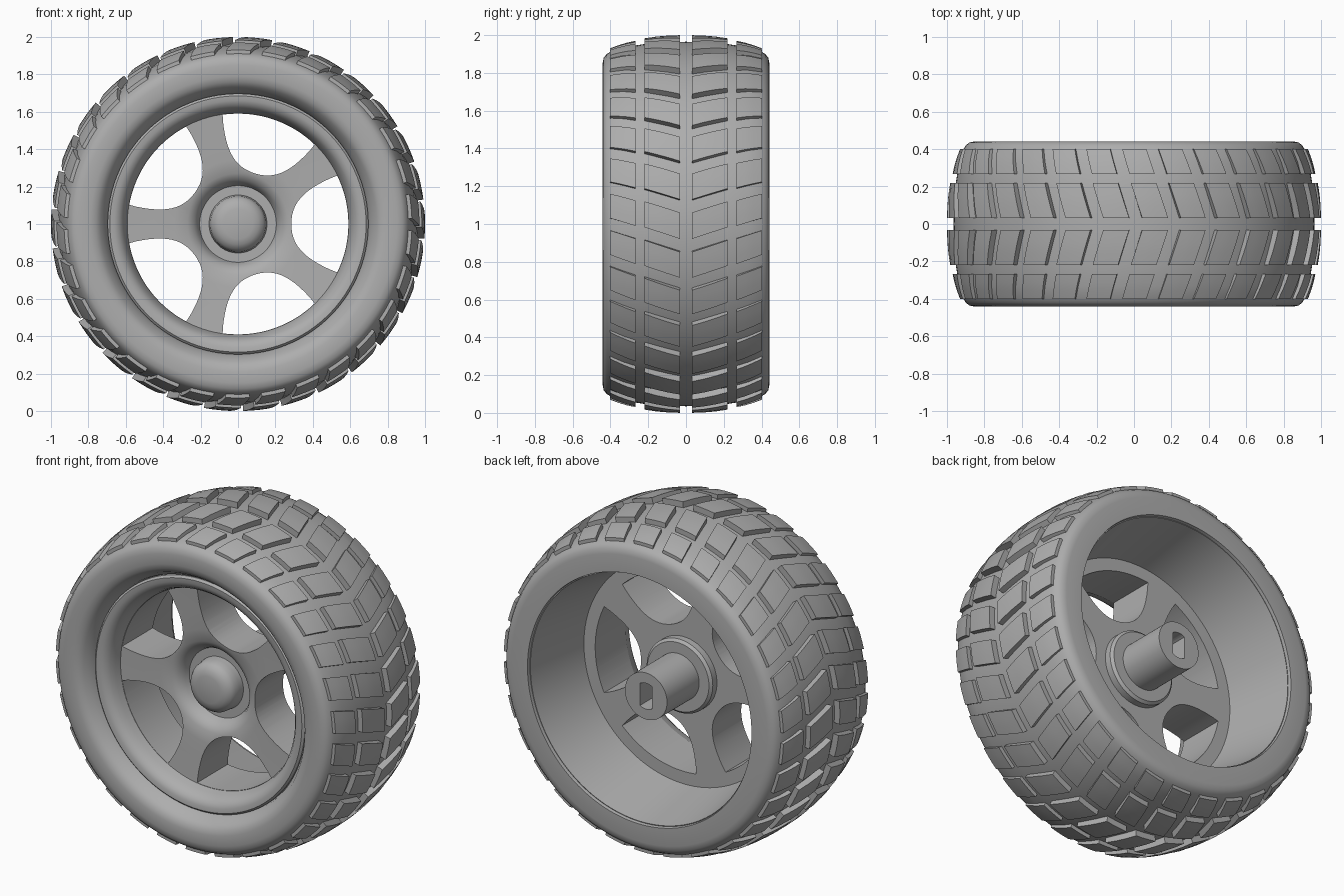
import bpy, bmesh
from math import cos, sin, pi, radians
from mathutils import Matrix, Vector
from mathutils.geometry import interpolate_bezier

cube = bpy.data.objects.get("Cube")
if cube:
    bpy.data.objects.remove(cube, do_unlink=True)

grey = bpy.data.materials.new("mid grey")
grey.use_nodes = True
COLOUR = (0.42, 0.42, 0.42, 1)
grey.diffuse_color = COLOUR
grey.node_tree.nodes["Principled BSDF"].inputs["Base Color"].default_value = COLOUR


def finish(bm, name):
    """Turn a bmesh into an object raised to the axle height."""
    bmesh.ops.recalc_face_normals(bm, faces=bm.faces)
    mesh = bpy.data.meshes.new(name)
    bm.to_mesh(mesh)
    bm.free()
    mesh.materials.append(grey)
    obj = bpy.data.objects.new(name, mesh)
    bpy.context.collection.objects.link(obj)
    obj.location.z = 1
    return obj


def select(obj):
    bpy.ops.object.select_all(action='DESELECT')
    obj.select_set(True)
    bpy.context.view_layer.objects.active = obj


def smooth(obj):
    select(obj)
    bpy.ops.object.shade_smooth_by_angle(angle=radians(32))


def lathe(name, profile, closed, steps=120):
    """Spin (radius, y) points around the y axis."""
    bm = bmesh.new()
    verts = [bm.verts.new((r, y, 0)) for r, y in profile]
    pairs = list(zip(verts, verts[1:]))
    if closed:
        pairs.append((verts[-1], verts[0]))
    edges = [bm.edges.new(p) for p in pairs]
    bmesh.ops.spin(bm, geom=verts + edges, cent=(0, 0, 0), axis=(0, 1, 0),
                   angle=2 * pi, steps=steps)
    bmesh.ops.remove_doubles(bm, verts=bm.verts[:], dist=1e-4)
    return finish(bm, name)


def add_prism(bm, outline, y0, y1, angle=0):
    """Extrude an (x, z) outline along y, turned about the y axis."""
    turn = Matrix.Rotation(-angle, 3, 'Y')
    face = bm.faces.new([bm.verts.new(turn @ Vector((x, y0, z))) for x, z in outline])
    new = bmesh.ops.extrude_face_region(bm, geom=[face])["geom"]
    bmesh.ops.translate(bm, vec=(0, y1 - y0, 0),
                        verts=[v for v in new if isinstance(v, bmesh.types.BMVert)])


def cut(target, cutter):
    mod = target.modifiers.new("cut", 'BOOLEAN')
    mod.operation = 'DIFFERENCE'
    mod.solver = 'EXACT'
    mod.object = cutter
    select(target)
    bpy.ops.object.modifier_apply(modifier=mod.name)
    bpy.data.objects.remove(cutter, do_unlink=True)


# Tyre body: crowned tread, rounded shoulders, rolled front bead
outer = [(.85, .442), (.88, .436), (.9, .42), (.915, .395), (.935, .33), (.953, .22),
         (.962, .1)]
front_side = [(.9, -.42), (.88, -.436), (.85, -.442), (.79, -.442), (.76, -.434),
              (.735, -.415), (.72, -.39), (.705, -.37), (.7, -.35), (.69, -.33)]
tyre = lathe("tyre", outer + [(.965, 0)] + [(r, -y) for r, y in reversed(outer[3:])]
             + front_side + [(.69, .02), (.741, .42), (.745, .442)], True)
smooth(tyre)

# Wheel: hub button, moat, spoke face, front lip, then back disc, collar and axle sleeve
wheel = lathe("wheel", [
    (0, -.285), (.08, -.283), (.11, -.275), (.135, -.258), (.148, -.235), (.152, -.2),
    (.155, -.17), (.205, -.17), (.215, -.195), (.235, -.226), (.27, -.246), (.34, -.255),
    (.45, -.26), (.592, -.27), (.602, -.305), (.615, -.335), (.635, -.36), (.66, -.37),
    (.685, -.372), (.697, -.36), (.697, -.32), (.76, .4), (.75, .42), (.737, .425),
    (.665, .02), (.22, .02), (.22, .06), (.205, .075), (.14, .075), (.14, .38), (0, .38)],
    False)

# Five rounded windows between the spokes
side = interpolate_bezier(Vector((.53, .26)), Vector((.36, .19)),
                          Vector((.285, .12)), Vector((.285, 0)), 14)
side = [(p[0], p[1]) for p in side]
rim_arc = [(.59 * cos(radians(a)), .59 * sin(radians(a))) for a in range(-26, 27, 2)]
window = rim_arc + side[1:] + [(x, -z) for x, z in reversed(side[1:-1])]
bm = bmesh.new()
for k in range(5):
    add_prism(bm, window, -.6, .3, 2 * pi * k / 5)
cut(wheel, finish(bm, "window_cutter"))

# Axle hole with two flats
hole = [(max(-.04, min(.04, .078 * cos(a))), .078 * sin(a))
        for a in [2 * pi * (i + .5) / 40 for i in range(40)]]
bm = bmesh.new()
add_prism(bm, hole, .1, .6)
cut(wheel, finish(bm, "axle_hole_cutter"))
smooth(wheel)


# Tread blocks: slanted, following the crown of the tyre
COUNT, GAP = 30, 4
PITCH = 360 / COUNT


def tread_row(name, sign, y_in, y_out, r_in, r_out, a_in, a_out, height):
    """Shape one block from a subdivided cube, then repeat it round the tyre."""
    bm = bmesh.new()
    bmesh.ops.create_cube(bm, size=1)
    bmesh.ops.subdivide_edges(bm, edges=bm.edges[:], cuts=2, use_grid_fill=True)
    for v in bm.verts:
        u, t, h = v.co.x, v.co.y + .5, v.co.z - .5
        angle = radians(PITCH / 2 + a_in + (a_out - a_in) * t + u * (PITCH - GAP))
        r = r_in + (r_out - r_in) * t + .016 * t * (1 - t) + h * height
        v.co = (r * cos(angle), sign * (y_in + (y_out - y_in) * t), r * sin(angle))
    bmesh.ops.spin(bm, geom=bm.verts[:] + bm.edges[:] + bm.faces[:], cent=(0, 0, 0),
                   axis=(0, 1, 0), angle=2 * pi * (COUNT - 1) / COUNT,
                   steps=COUNT - 1, use_duplicate=True)
    smooth(finish(bm, name))


for label, sign in (("front", -1), ("back", 1)):
    tread_row(label + "_centre_tread", sign, .033, .22, 1, .983, 5.5, 9, .05)
    tread_row(label + "_shoulder_tread", sign, .267, .402, .97, .93, 9.4, 11.9, .05)
